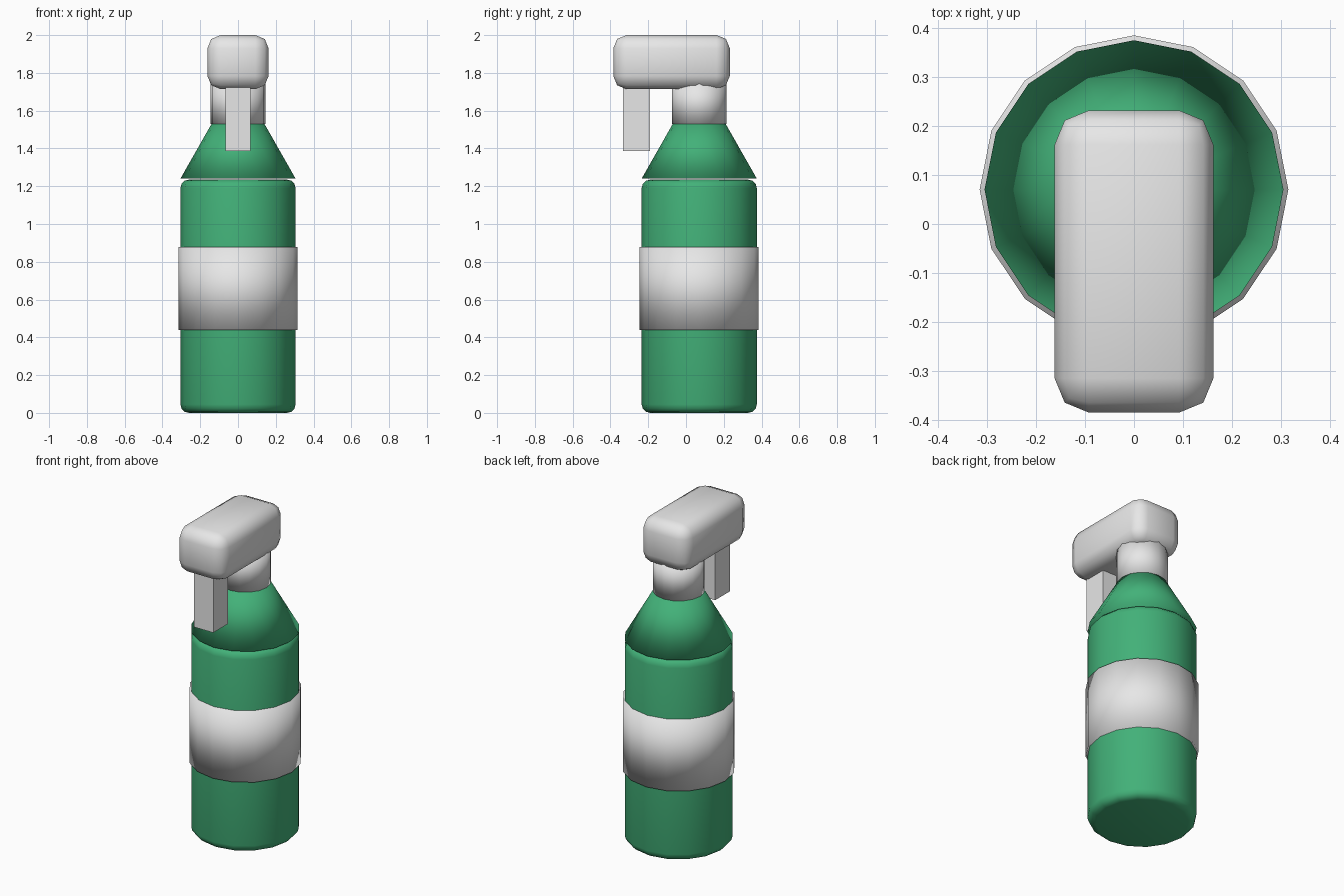
import bpy

cube = bpy.data.objects.get("Cube")
if cube:
    bpy.data.objects.remove(cube, do_unlink=True)

AXIS_Y = 0.07  # the bottle stands slightly behind the centre


def make_material(name, rgb):
    mat = bpy.data.materials.new(name)
    mat.use_nodes = True
    mat.diffuse_color = (*rgb, 1)
    mat.node_tree.nodes["Principled BSDF"].inputs["Base Color"].default_value = (*rgb, 1)
    return mat


green = make_material("bottle green", (0.055, 0.44, 0.19))
white = make_material("off white plastic", (0.8, 0.8, 0.8))


def finish(name, mat, smooth, bevel=0, segments=2):
    obj = bpy.context.object
    obj.name = name
    obj.data.materials.append(mat)
    if bevel:
        mod = obj.modifiers.new("rounded edges", "BEVEL")
        mod.width = bevel
        mod.segments = segments
        mod.limit_method = "ANGLE"
        mod.angle_limit = 0.9  # keeps the upright facet edges unbevelled
    if smooth:
        bpy.ops.object.shade_smooth()
    return obj


def round_part(name, mat, r_low, r_high, z_low, z_high, **kw):
    bpy.ops.mesh.primitive_cone_add(
        vertices=16, radius1=r_low, radius2=r_high, depth=z_high - z_low,
        location=(0, AXIS_Y, (z_low + z_high) / 2))
    return finish(name, mat, True, **kw)


def box_part(name, mat, width, y_range, z_range, smooth, **kw):
    (y0, y1), (z0, z1) = y_range, z_range
    bpy.ops.mesh.primitive_cube_add(size=1, location=(0, (y0 + y1) / 2, (z0 + z1) / 2))
    obj = bpy.context.object
    obj.scale = (width, y1 - y0, z1 - z0)
    bpy.ops.object.transform_apply(location=False, rotation=False, scale=True)
    return finish(name, mat, smooth, **kw)


# Bottle
round_part("bottle_body", green, 0.305, 0.305, 0, 1.235, bevel=0.045, segments=3)
round_part("bottle_shoulder", green, 0.305, 0.14, 1.24, 1.53)
round_part("label_band", white, 0.315, 0.315, 0.44, 0.877)

# Spray head
round_part("neck", white, 0.145, 0.145, 1.53, 1.75)
box_part("spray_head", white, 0.324, (-0.385, 0.232), (1.714, 2.0), True, bevel=0.07, segments=2)
box_part("trigger", white, 0.13, (-0.333, -0.19), (1.386, 1.75), False)
